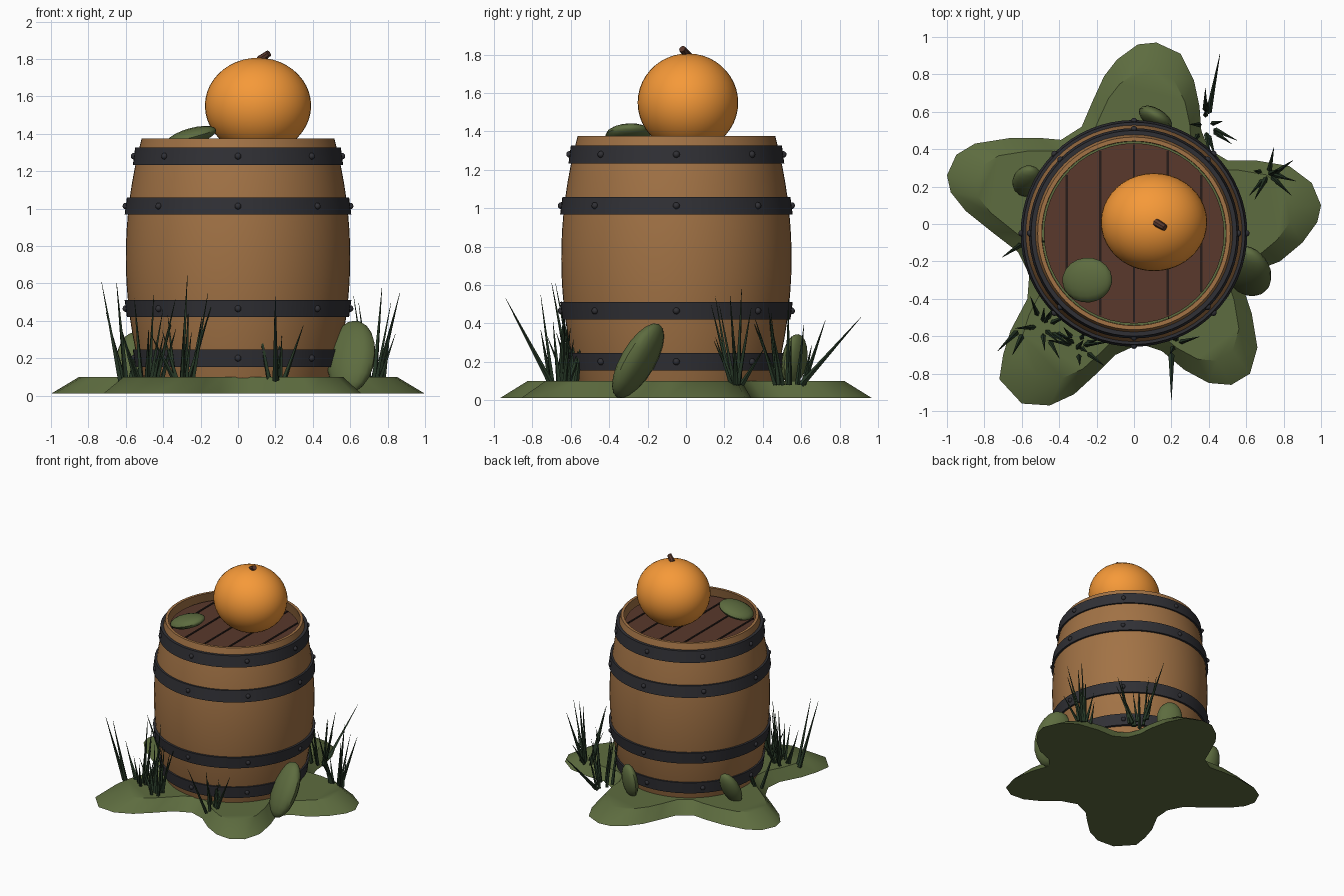
import bpy, bmesh, math, random
from mathutils import Vector, Matrix

if "Cube" in bpy.data.objects:
    bpy.data.objects.remove(bpy.data.objects["Cube"])

CY = -0.05  # barrel axis y


def mat(name, c):
    m = bpy.data.materials.new(name)
    m.diffuse_color = (*c, 1)
    m.use_nodes = True
    m.node_tree.nodes["Principled BSDF"].inputs["Base Color"].default_value = m.diffuse_color
    return m


WOOD = mat("wood", (0.36, 0.17, 0.06))
LID = mat("lid_wood", (0.10, 0.04, 0.025))
IRON = mat("iron", (0.03, 0.03, 0.036))
MOSS = mat("moss", (0.11, 0.15, 0.05))
GRASS = mat("grass", (0.02, 0.04, 0.02))
ORANGE = mat("orange", (0.92, 0.32, 0.04))
DARK = mat("groove", (0.02, 0.012, 0.01))


def finish(name, bm, m, smooth=True):
    bmesh.ops.recalc_face_normals(bm, faces=bm.faces)
    me = bpy.data.meshes.new(name)
    bm.to_mesh(me)
    bm.free()
    me.materials.append(m)
    ob = bpy.data.objects.new(name, me)
    bpy.context.collection.objects.link(ob)
    if smooth:
        bpy.ops.object.select_all(action='DESELECT')
        ob.select_set(True)
        bpy.context.view_layer.objects.active = ob
        bpy.ops.object.shade_smooth_by_angle(angle=math.radians(35))
    return ob


def revolve(name, profile, m, n=64):
    """Revolve a closed (r, z) profile around the barrel axis."""
    bm = bmesh.new()
    rings = [[bm.verts.new((r * math.cos(2 * math.pi * i / n),
                            CY + r * math.sin(2 * math.pi * i / n), z))
              for i in range(n)] for r, z in profile]
    for a, b in zip(rings, rings[1:] + rings[:1]):
        for i in range(n):
            j = (i + 1) % n
            bm.faces.new((a[i], a[j], b[j], b[i]))
    return finish(name, bm, m)


def ellipsoid(name, loc, size, m, long_axis=(0, 0, 1), wide_axis=(1, 0, 0), seg=16):
    """size = (wide, thin, long) half lengths along the given axes."""
    z = Vector(long_axis).normalized()
    y = z.cross(Vector(wide_axis)).normalized()
    x = y.cross(z)
    rot = Matrix((x, y, z)).transposed().to_4x4()
    bm = bmesh.new()
    bmesh.ops.create_uvsphere(bm, u_segments=seg, v_segments=seg // 2 + 2, radius=1,
                              matrix=Matrix.Translation(loc) @ rot @ Matrix.Diagonal((*size, 1)))
    return finish(name, bm, m)


def spike(bm, base, tip, r1, r2, seg):
    d = Vector(tip) - Vector(base)
    q = d.to_track_quat('Z', 'Y').to_matrix().to_4x4()
    bmesh.ops.create_cone(bm, cap_ends=True, segments=seg, radius1=r1, radius2=r2,
                          depth=d.length, matrix=Matrix.Translation(Vector(base) + d / 2) @ q)


# Mossy star-shaped mound
outline = [(0.12, 0.97), (0.02, 0.96), (-0.09, 0.88), (-0.16, 0.79), (-0.22, 0.66), (-0.28, 0.52),
           (-0.39, 0.45), (-0.5, 0.46), (-0.66, 0.46), (-0.85, 0.43), (-0.95, 0.37), (-1, 0.26),
           (-0.98, 0.17), (-0.9, 0.07), (-0.75, -0.05), (-0.62, -0.15), (-0.56, -0.27),
           (-0.57, -0.4), (-0.66, -0.57), (-0.7, -0.7), (-0.72, -0.83), (-0.6, -0.96),
           (-0.45, -0.97), (-0.32, -0.91), (-0.2, -0.8), (-0.1, -0.7), (0.03, -0.64),
           (0.15, -0.68), (0.27, -0.78), (0.4, -0.85), (0.52, -0.86), (0.62, -0.8),
           (0.66, -0.66), (0.63, -0.48), (0.58, -0.33), (0.65, -0.25), (0.78, -0.2),
           (0.9, -0.1), (0.98, 0.01), (1, 0.1), (0.95, 0.22), (0.83, 0.31), (0.65, 0.34),
           (0.5, 0.34), (0.4, 0.4), (0.36, 0.5), (0.35, 0.63), (0.32, 0.77), (0.25, 0.91)]
bm = bmesh.new()
low = [bm.verts.new((x, y, 0.01)) for x, y in outline]
top = [bm.verts.new((x * 0.85, y * 0.85, 0.1)) for x, y in outline]
for i in range(len(low)):
    j = (i + 1) % len(low)
    bm.faces.new((low[i], low[j], top[j], top[i]))
caps = [bm.faces.new(low), bm.faces.new(top)]
bmesh.ops.triangulate(bm, faces=caps)
finish("ground_mound", bm, MOSS)


# Barrel shell, bulging in the middle
def barrel_r(z):
    return 0.6 - 0.085 * ((z - 0.74) / 0.635) ** 2


zs = [0.095 + 1.28 * i / 16 for i in range(17)]
revolve("barrel_shell", [(barrel_r(z), z) for z in zs]
        + [(barrel_r(z) - 0.022, z) for z in reversed(zs)], WOOD)

# Iron hoops with rivets
for k, (z, r) in enumerate([(0.2, 0.556), (0.465, 0.6), (1.013, 0.6), (1.28, 0.556)]):
    s = 0.006 * (1 if z < 0.74 else -1)
    revolve(f"hoop_{k}", [(r - s, z - 0.046), (r + s, z + 0.046),
                          (r - 0.03 + s, z + 0.046), (r - 0.03 - s, z - 0.046)], IRON)
    bm = bmesh.new()
    for i in range(8):
        a = i * math.pi / 4
        bmesh.ops.create_uvsphere(bm, u_segments=10, v_segments=6, radius=0.018,
                                  matrix=Matrix.Translation((r * math.cos(a), CY + r * math.sin(a), z)))
    finish(f"rivets_{k}", bm, IRON)

# Recessed lid with plank grooves
bm = bmesh.new()
bmesh.ops.create_cone(bm, cap_ends=True, segments=48, radius1=0.482, radius2=0.482, depth=0.04,
                      matrix=Matrix.Translation((0, CY, 1.295)))
finish("lid", bm, LID)
bm = bmesh.new()
for x in (-0.36, -0.18, 0, 0.18, 0.36):
    half = math.sqrt(0.48 ** 2 - x * x)
    bmesh.ops.create_cube(bm, size=1, matrix=Matrix.Translation((x, CY, 1.315))
                          @ Matrix.Diagonal((0.012, 2 * half - 0.01, 0.012, 1)))
finish("lid_grooves", bm, DARK, False)

# Round fruit and its stem
ellipsoid("fruit", (0.107, 0.01, 1.55), (0.284, 0.262, 0.256), ORANGE, seg=40)
bm = bmesh.new()
spike(bm, (0.115, 0.01, 1.795), (0.165, -0.02, 1.83), 0.022, 0.018, 8)
finish("fruit_stem", bm, LID)

# Leaf pads on the lid and around the base
ellipsoid("leaf_on_lid", (-0.25, -0.3, 1.385), (0.12, 0.045, 0.138), MOSS, (1, 0.1, 0.28), (0, 1, 0.05))
ellipsoid("leaf_right", (0.605, -0.25, 0.205), (0.14, 0.075, 0.22), MOSS, (0.05, 0.5, 0.87), (0.9, -0.45, 0.1))
ellipsoid("leaf_back", (0.115, 0.565, 0.21), (0.1, 0.05, 0.135), MOSS, (0, 0.15, 1), (0.85, -0.5, 0))
ellipsoid("leaf_left", (-0.57, 0.23, 0.2), (0.08, 0.055, 0.15), MOSS, (0.1, 0.45, 0.9), (1, 0, 0))

# Grass tufts: x, y, blade count, spread
random.seed(4)
tufts = [(-0.49, -0.55, 12, 0.13), (-0.3, -0.65, 9, 0.1), (0.22, -0.64, 8, 0.09),
         (0.38, 0.53, 11, 0.12), (0.72, 0.27, 9, 0.1), (-0.59, -0.1, 3, 0.05)]
for k, (x, y, n, sp) in enumerate(tufts):
    bm = bmesh.new()
    for _ in range(n):
        a = random.uniform(0, 2 * math.pi)
        d = random.uniform(0.2, 0.75) * sp
        bx, by = x + d * math.cos(a), y + d * math.sin(a)
        lean = random.uniform(0.03, 0.13)
        spike(bm, (bx, by, 0.08), (bx + lean * math.cos(a), by + lean * math.sin(a),
                                   random.uniform(0.27, 0.56)), 0.014, 0.001, 4)
    finish(f"grass_tuft_{k}", bm, GRASS, False)

# Long outlying blades
bm = bmesh.new()
for base, tip in [((-0.63, -0.58), (-0.73, -0.68, 0.61)), ((-0.6, -0.6), (-0.65, -0.7, 0.61)),
                  ((0.4, 0.6), (0.46, 0.91, 0.43)), ((-0.3, -0.66), (-0.27, -0.62, 0.65)),
                  ((0.2, -0.7), (0.2, -0.94, 0.53)), ((0.73, 0.27), (0.77, 0.29, 0.58)),
                  ((0.75, 0.27), (0.85, 0.34, 0.48))]:
    spike(bm, (*base, 0.08), tip, 0.016, 0.001, 4)
finish("grass_long_blades", bm, GRASS, False)
